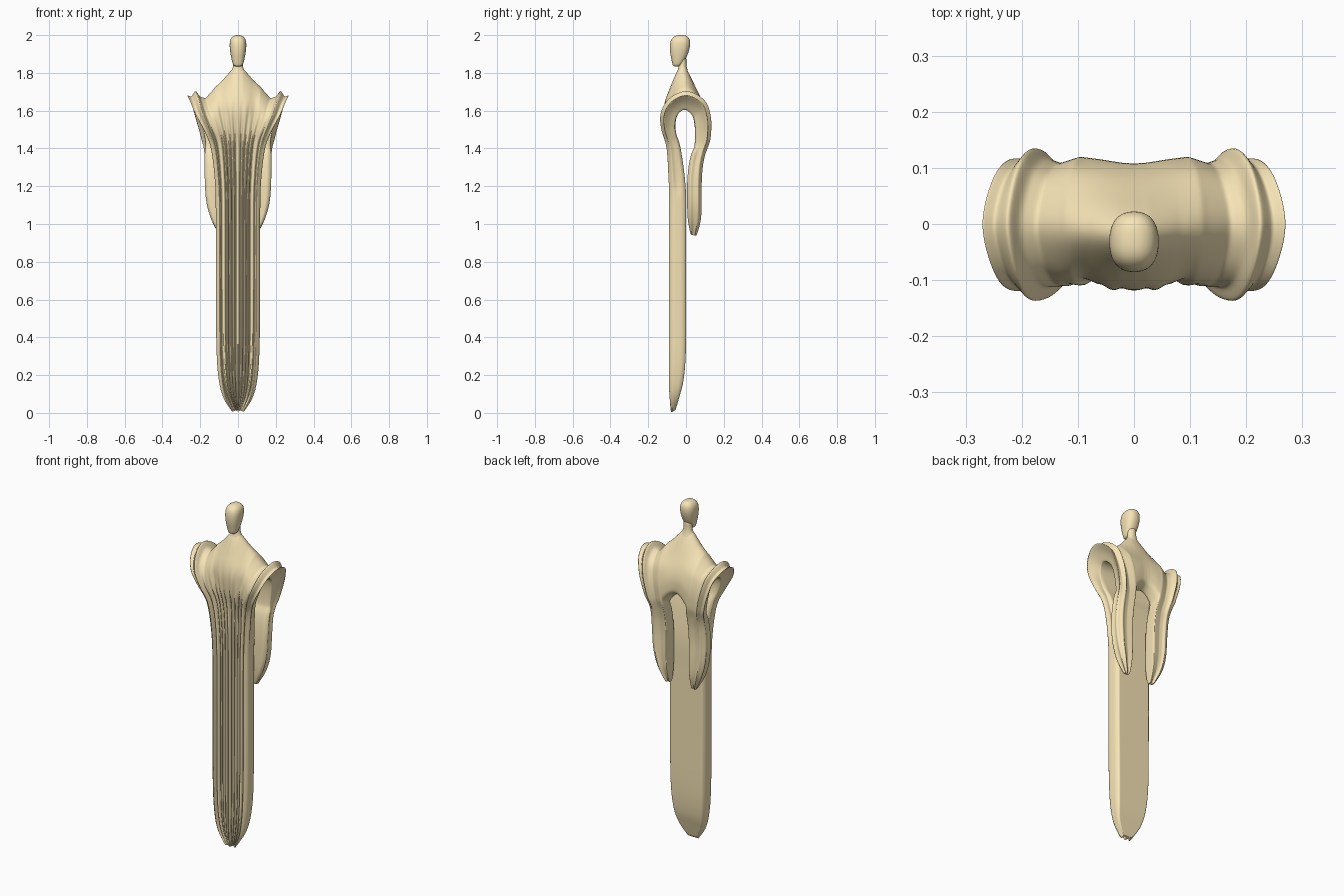
import bpy, bmesh, math
from mathutils import Vector

if "Cube" in bpy.data.objects:
    bpy.data.objects.remove(bpy.data.objects["Cube"])

tan = bpy.data.materials.new("warm_tan")
tan.diffuse_color = (0.93, 0.78, 0.47, 1)
tan.use_nodes = True
tan.node_tree.nodes["Principled BSDF"].inputs["Base Color"].default_value = tan.diffuse_color


def finish(bm, name, levels):
    bmesh.ops.recalc_face_normals(bm, faces=bm.faces)
    me = bpy.data.meshes.new(name)
    bm.to_mesh(me)
    bm.free()
    ob = bpy.data.objects.new(name, me)
    bpy.context.collection.objects.link(ob)
    me.materials.append(tan)
    for p in me.polygons:
        p.use_smooth = True
    m = ob.modifiers.new("smooth", 'SUBSURF')
    m.levels = m.render_levels = levels
    return ob


def spline(rows, v):
    """Catmull-Rom interpolation through the rows of a table."""
    i = min(int(v), len(rows) - 2)
    t = v - i
    a, b, c, d = (rows[max(0, min(len(rows) - 1, k))] for k in (i - 1, i, i + 1, i + 2))
    return [0.5 * (2*q + (r - p)*t + (2*p - 5*q + 4*r - s)*t*t + (3*q - p - 3*r + s)*t**3)
            for p, q, r, s in zip(a, b, c, d)]


def lerp(pts, x):
    for (x0, y0), (x1, y1) in zip(pts, pts[1:]):
        if x <= x1:
            return y0 + (y1 - y0) * (x - x0) / (x1 - x0)
    return pts[-1][1]


# Robe stations: front hem, up over the shoulders, down the back panels
# half width, edge y z, centre y z, inner y z
ST = [
    (.030, -.075, .004, -.080, .000, -.055, .016),
    (.078, -.085, .080, -.087, .080, -.035, .085),
    (.103, -.088, .180, -.090, .180, -.012, .180),
    (.115, -.088, .350, -.090, .350, 0, .350),
    (.118, -.088, .700, -.090, .700, 0, .700),
    (.118, -.088, 1.00, -.090, 1.00, 0, 1.00),
    (.122, -.088, 1.20, -.090, 1.20, -.002, 1.20),
    (.145, -.098, 1.40, -.095, 1.40, -.028, 1.40),
    (.185, -.122, 1.50, -.112, 1.51, -.052, 1.48),
    (.228, -.122, 1.58, -.117, 1.62, -.055, 1.54),
    (.257, -.080, 1.65, -.085, 1.72, -.040, 1.585),
    (.275, 0, 1.685, -.020, 1.84, -.008, 1.605),
    (.257, .080, 1.65, .058, 1.71, .025, 1.585),
    (.228, .120, 1.58, .103, 1.60, .046, 1.54),
    (.195, .120, 1.50, .106, 1.50, .045, 1.47),
    (.180, .095, 1.38, .095, 1.38, .025, 1.38),
    (.180, .080, 1.25, .080, 1.25, .008, 1.25),
    (.166, .079, 1.12, .079, 1.12, .006, 1.12),
    (.118, .074, 1.02, .074, 1.02, .010, 1.02),
    (.045, .052, .938, .052, .938, .025, .943),
]
CROWN = [(0, 1), (.1, .92), (.3, .5), (.48, .2), (.63, .03), (1, 0)]
LIP = [(0, 0), (.45, 0), (.63, -.024), (.74, -.012), (.82, .022), (.9, -.012), (1, 0)]
GROOVES = (.1, .25, .4, .53, .74)
NC, SUB, SPLIT, GAP = 80, 4, 14, .4
NR = (len(ST) - 1) * SUB


def flare_at(v):
    return max(0, 1 - ((v - 11) / 4) ** 2)


def robe_point(s, v):
    w, ey, ez, cy, cz, iy, iz = spline(ST, v)
    a, sg = abs(s), (1 if s >= 0 else -1)
    c = lerp(CROWN, a)
    flare = flare_at(v)
    outer = Vector((s * w, ey + (cy - ey) * c, ez + (cz - ez) * c))
    inner = Vector((s * w * (.98 - .22 * flare), iy, iz))
    # double lip along the sleeve openings
    n = Vector((0, ey - iy, ez - iz)).normalized()
    outer += n * lerp(LIP, a) * (.25 + .75 * flare if v > 6 else .15)
    # pleats down the front, with a broad valley across the chest
    g = sum(math.exp(-((a - k) / .04) ** 2) for k in GROOVES)
    outer.y += .022 * g * max(0, min(1, (9.5 - v) / 3.5))
    outer.y += .022 * math.exp(-((a - .38) / .13) ** 2) * max(0, 1 - abs(v - 8.8) / 2)
    if v < 2:
        outer.z += .025 * g * (1 - v / 2)
    # soften the side edges of the hanging cloth
    r = .5 * max(0, (a - .85) / .15) ** 2 * (1 - flare)
    outer.y, inner.y = (outer.y * (1 - r / 2) + inner.y * r / 2,
                        inner.y * (1 - r / 2) + outer.y * r / 2)
    # the back splits into two hanging panels with an arch between
    if v > SPLIT:
        k = min(1, v - SPLIT)
        for p in (outer, inner):
            p.x = p.x * (1 - k) + k * sg * (.071 + (a - GAP) * w)
    drop = .06 * min(1, (s / GAP) ** 2) * max(0, 1 - abs(v - SPLIT) / 1.5)
    outer.z -= drop
    inner.z -= drop
    return outer, inner


bm = bmesh.new()
grid = {}


def vert(i, j):
    if (i, j) not in grid:
        o, n = robe_point(i / NC * 2 - 1, j / SUB)
        mid = (o + n) / 2
        if i in (0, NC):
            f = flare_at(j / SUB)
            mid.x += (.012 * f if j / SUB < 6 else .014) * (-1 if i else 1)
        grid[i, j] = [bm.verts.new(o), bm.verts.new(n), mid, None]
    return grid[i, j]


def mid_vert(q):
    if q[3] is None:
        q[3] = bm.verts.new(q[2])
    return q[3]


edges = {}
for i in range(NC):
    for j in range(NR):
        if j / SUB >= SPLIT and abs((i + .5) / NC * 2 - 1) < GAP:
            continue
        keys = [(i, j), (i + 1, j), (i + 1, j + 1), (i, j + 1)]
        q = [vert(*k) for k in keys]
        bm.faces.new([x[0] for x in q])
        bm.faces.new([x[1] for x in reversed(q)])
        for k in range(4):
            e = tuple(sorted((keys[k], keys[(k + 1) % 4])))
            edges[e] = edges.get(e, 0) + 1
# close the rims between outer and inner cloth
for (a, b), count in edges.items():
    if count == 1:
        p, q = grid[a], grid[b]
        bm.faces.new((p[0], q[0], mid_vert(q), mid_vert(p)))
        bm.faces.new((mid_vert(p), mid_vert(q), q[1], p[1]))
finish(bm, "draped_robe", 1)


def loft(name, rings, power=.85, n=24):
    """Stack of rounded sections: z, y centre, x radius, y radius."""
    bm = bmesh.new()
    loops = []
    for z, yc, rx, ry in rings:
        loop = []
        for k in range(n):
            c, s = math.cos(2*math.pi*k/n), math.sin(2*math.pi*k/n)
            loop.append(bm.verts.new((rx * math.copysign(abs(c)**power, c),
                                      yc + ry * math.copysign(abs(s)**power, s), z)))
        loops.append(loop)
    for a, b in zip(loops, loops[1:]):
        for k in range(n):
            bm.faces.new((a[k], a[(k+1) % n], b[(k+1) % n], b[k]))
    bm.faces.new(loops[0])
    bm.faces.new(loops[-1])
    return finish(bm, name, 2)


# Head and neck
loft("head", [(1.834, -.050, .016, .014), (1.840, -.047, .026, .024), (1.87, -.040, .034, .037),
              (1.905, -.036, .041, .049), (1.94, -.032, .045, .055), (1.968, -.030, .044, .053),
              (1.986, -.028, .036, .044), (1.996, -.027, .023, .031), (2.0, -.026, .010, .014)])
loft("neck", [(1.74, -.014, .082, .055), (1.775, -.016, .060, .041), (1.805, -.018, .038, .029),
              (1.832, -.018, .025, .021), (1.86, -.018, .025, .020), (1.89, -.02, .025, .022)], 1)
